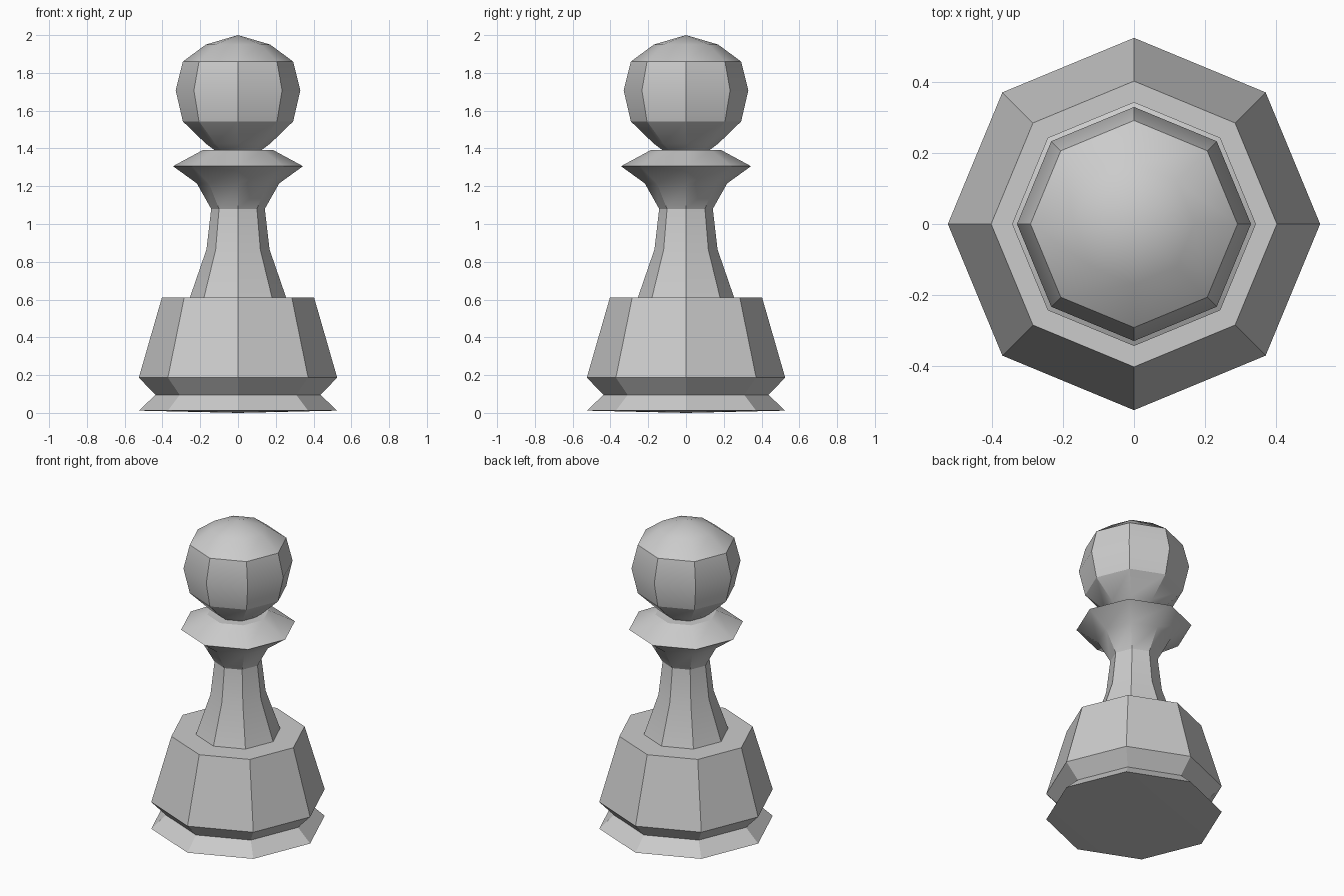
import bpy, bmesh, math

if "Cube" in bpy.data.objects:
    bpy.data.objects.remove(bpy.data.objects["Cube"])

SIDES = 8


def lathe(name, profile):
    """Revolve (radius, height) points into an eight-sided part, bottom to top."""
    bm = bmesh.new()
    rings = []
    for r, z in profile:
        if r == 0:
            rings.append([bm.verts.new((0, 0, z))] * SIDES)
        else:
            rings.append([bm.verts.new((r * math.cos(math.tau * i / SIDES),
                                        r * math.sin(math.tau * i / SIDES), z))
                          for i in range(SIDES)])
    for low, high in zip(rings, rings[1:]):
        for i in range(SIDES):
            j = (i + 1) % SIDES
            corners = dict.fromkeys((low[i], low[j], high[j], high[i]))
            bm.faces.new(list(corners))
    mesh = bpy.data.meshes.new(name)
    bm.to_mesh(mesh)
    bm.free()
    obj = bpy.data.objects.new(name, mesh)
    bpy.context.collection.objects.link(obj)
    bpy.ops.object.select_all(action='DESELECT')
    obj.select_set(True)
    bpy.context.view_layer.objects.active = obj
    bpy.ops.object.shade_smooth_by_angle(angle=math.radians(30))
    return obj


# Notched foot and tapered base with its upper ledge
lathe("base", [(0, 0), (0.525, 0.012), (0.437, 0.095), (0.525, 0.187),
               (0.403, 0.61), (0.255, 0.61)])

# Waisted stem flaring into the collar
lathe("stem_and_collar", [(0.255, 0.61), (0.167, 0.865), (0.142, 1.08),
                          (0.218, 1.215), (0.344, 1.306), (0.185, 1.392),
                          (0.125, 1.392)])

# Faceted ball head with a rounded cap
lathe("head", [(0.125, 1.392), (0.17, 1.425), (0.292, 1.543), (0.33, 1.708),
               (0.292, 1.86), (0.17, 1.95), (0, 2.0)])
